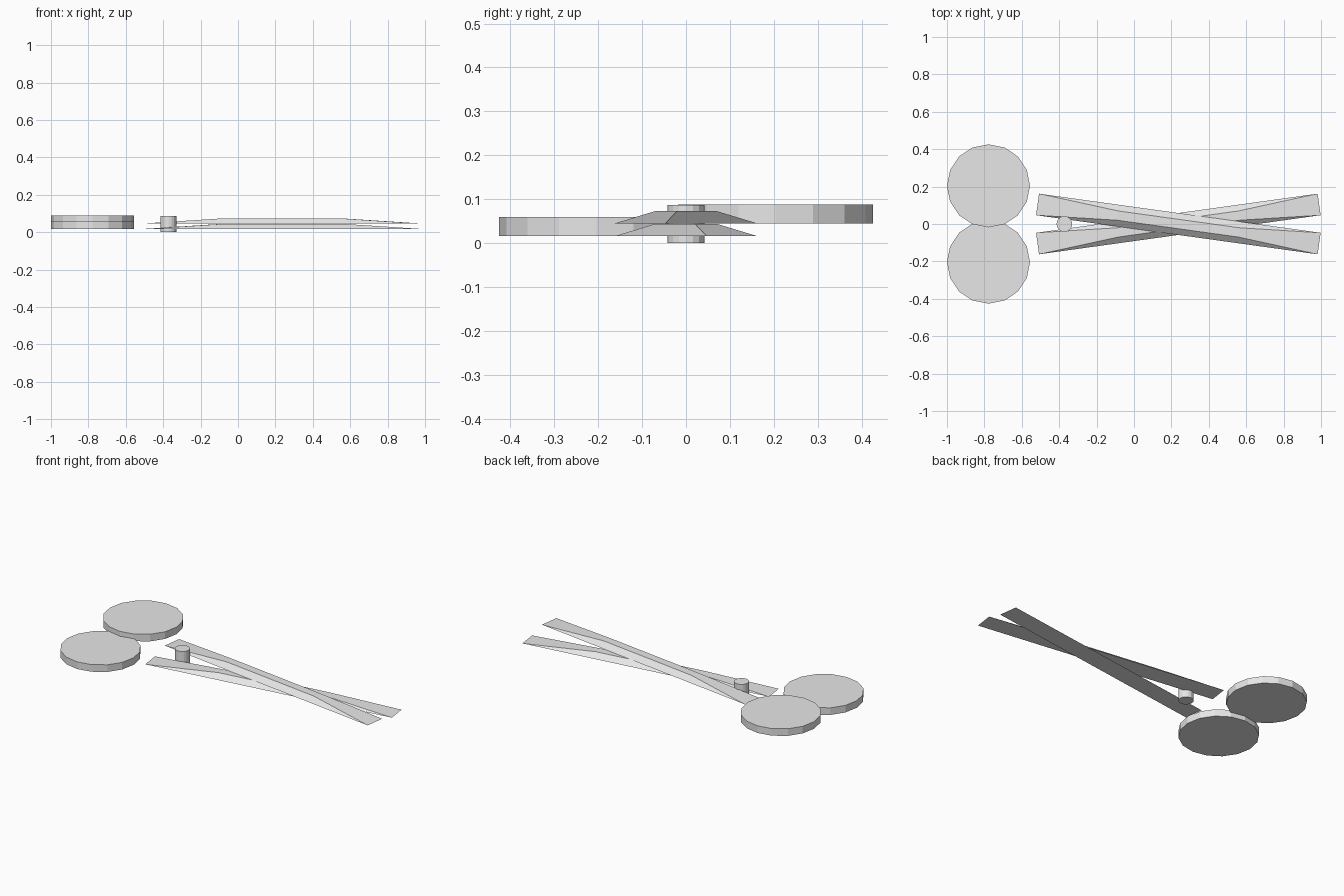
import bpy
import bmesh
import math
from mathutils import Matrix

cube = bpy.data.objects.get("Cube")
if cube:
    bpy.data.objects.remove(cube, do_unlink=True)

grey = bpy.data.materials.new("light_grey")
grey.use_nodes = True
grey.diffuse_color = (0.8, 0.8, 0.8, 1)
grey.node_tree.nodes["Principled BSDF"].inputs["Base Color"].default_value = (0.8, 0.8, 0.8, 1)


def add_object(name, bm, location, angle=0):
    mesh = bpy.data.meshes.new(name)
    bmesh.ops.recalc_face_normals(bm, faces=bm.faces)
    bm.to_mesh(mesh)
    bm.free()
    mesh.materials.append(grey)
    obj = bpy.data.objects.new(name, mesh)
    obj.location = location
    obj.rotation_euler.z = angle
    bpy.context.collection.objects.link(obj)


def disc(name, x, y, bottom, top, radius):
    bm = bmesh.new()
    bmesh.ops.create_cone(bm, cap_ends=True, segments=16, radius1=radius,
                          radius2=radius, depth=top - bottom)
    add_object(name, bm, (x, y, (top + bottom) / 2))


# Flat bar whose top is a smaller rectangle, so all four sides slope
def blade(name, bottom, height, angle, length=1.52, width=0.116, taper=0.43):
    bm = bmesh.new()
    bmesh.ops.create_cube(bm, size=1, matrix=Matrix.Translation((0, 0, 0.5)))
    for v in bm.verts:
        scale = taper if v.co.z > 0.5 else 1
        v.co.x *= length * scale
        v.co.y *= width * scale
        v.co.z *= height
    add_object(name, bm, (0.237, 0, bottom), angle)


# Crossed blades, each with its round handle on the opposite side
for side, bottom, sign in (("lower", 0.016, -1), ("upper", 0.045, 1)):
    blade(side + "_blade", bottom, 0.028, -sign * math.radians(7.9))
    disc(side + "_handle", -0.778, sign * 0.204, bottom, bottom + 0.043, 0.222)

# Pivot pin
disc("pivot_pin", -0.372, 0, 0, 0.087, 0.042)
